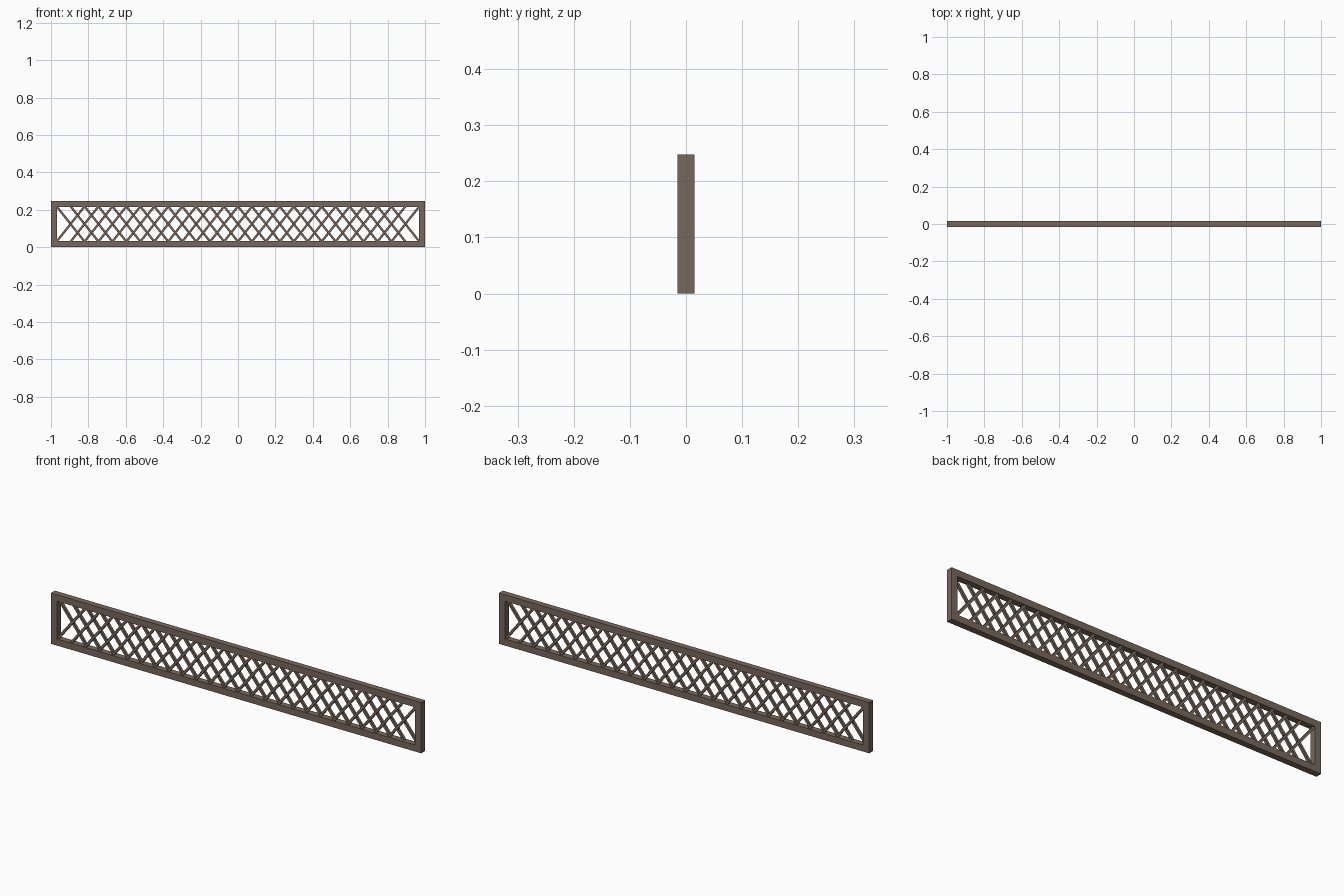
import bpy, math

if "Cube" in bpy.data.objects:
    bpy.data.objects.remove(bpy.data.objects["Cube"])

wood = bpy.data.materials.new("weathered brown wood")
wood.diffuse_color = (0.185, 0.140, 0.107, 1)
wood.use_nodes = True
wood.node_tree.nodes["Principled BSDF"].inputs["Base Color"].default_value = wood.diffuse_color

LENGTH, HEIGHT, DEPTH, RAIL = 2.0, 0.248, 0.03, 0.032


def bar(name, size, loc, angle=0.0):
    """Box-shaped timber, optionally tilted about y."""
    bpy.ops.mesh.primitive_cube_add(size=1, location=loc)
    ob = bpy.context.object
    ob.name = name
    ob.scale = size
    bpy.ops.object.transform_apply(location=False, rotation=False, scale=True)
    ob.rotation_euler = (0, angle, 0)
    ob.data.materials.append(wood)
    return ob


# Frame: full-length bottom rail, posts standing on it, top rail between
bar("bottom_rail", (LENGTH, DEPTH, RAIL), (0, 0, RAIL / 2))
bar("top_rail", (LENGTH - 2 * RAIL, DEPTH, RAIL), (0, 0, HEIGHT - RAIL / 2))
for side, name in ((-1, "left_post"), (1, "right_post")):
    bar(name, (RAIL, DEPTH, HEIGHT - RAIL),
        (side * (LENGTH - RAIL) / 2, 0, (HEIGHT + RAIL) / 2))

# Lattice: two layers of crossing diagonal slats
COUNT = 25
RISE = HEIGHT - 2 * RAIL
RUN = 0.146
tilt = math.atan2(RISE, RUN)
slat_len = math.hypot(RISE, RUN) + 0.012
span = LENGTH - 2 * RAIL - RUN
for i in range(COUNT):
    x = -span / 2 + span * i / (COUNT - 1)
    for s, name in ((-1, "rising_slat"), (1, "falling_slat")):
        bar(name, (slat_len, 0.012, 0.012), (x, s * 0.006, HEIGHT / 2), s * tilt)
